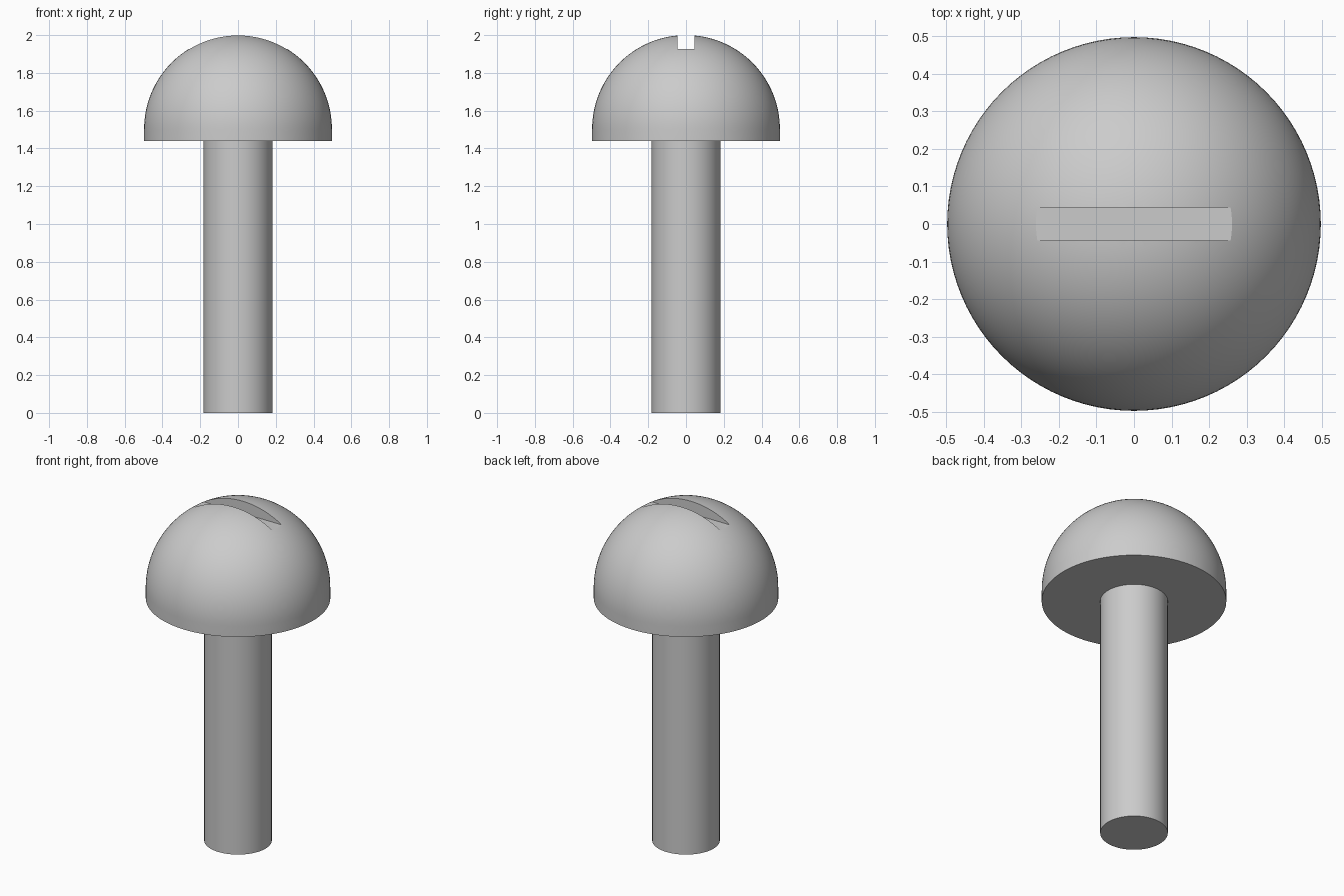
import bpy, bmesh, math

cube = bpy.data.objects.get("Cube")
if cube:
    bpy.data.objects.remove(cube, do_unlink=True)

HEAD_R, SHAFT_R = 0.497, 0.182
HEAD_BASE, TOP = 1.44, 2.0
SLOT_HALF, SLOT_FLOOR = 0.044, 1.926
SEGMENTS = 96

steel = bpy.data.materials.new("grey steel")
steel.use_nodes = True
colour = (0.6, 0.6, 0.6, 1)
steel.diffuse_color = colour
steel.node_tree.nodes["Principled BSDF"].inputs["Base Color"].default_value = colour


def lathe(name, profile):
    """Spin a closed (radius, z) profile around the z axis."""
    bm = bmesh.new()
    verts = [bm.verts.new((r, 0, z)) for r, z in profile]
    edges = [bm.edges.new(pair) for pair in zip(verts, verts[1:])]
    bmesh.ops.spin(bm, geom=verts + edges, cent=(0, 0, 0), axis=(0, 0, 1),
                   angle=math.tau, steps=SEGMENTS, use_duplicate=False)
    bmesh.ops.remove_doubles(bm, verts=bm.verts, dist=1e-5)
    bmesh.ops.recalc_face_normals(bm, faces=bm.faces)
    mesh = bpy.data.meshes.new(name)
    bm.to_mesh(mesh)
    bm.free()
    mesh.materials.append(steel)
    obj = bpy.data.objects.new(name, mesh)
    bpy.context.collection.objects.link(obj)
    return obj


def smooth(obj):
    bpy.ops.object.select_all(action="DESELECT")
    obj.select_set(True)
    bpy.context.view_layer.objects.active = obj
    bpy.ops.object.shade_smooth_by_angle(angle=math.radians(30))


# Shaft: plain cylinder meeting the underside of the head
shaft = lathe("shaft", [(0, 0), (SHAFT_R, 0), (SHAFT_R, HEAD_BASE), (0, HEAD_BASE)])

# Head: hemisphere on a short straight rim
centre, steps = TOP - HEAD_R, 32
dome = [(HEAD_R * math.cos(a), centre + HEAD_R * math.sin(a))
        for a in (math.pi / 2 * i / steps for i in range(steps))]
head = lathe("head", [(0, HEAD_BASE), (HEAD_R, HEAD_BASE)] + dome + [(0, TOP)])

# Driver slot cut straight across the top along x
bpy.ops.mesh.primitive_cube_add(size=1, location=(0, 0, SLOT_FLOOR + 0.1))
cutter = bpy.context.object
cutter.name = "slot_cutter"
cutter.scale = (2 * HEAD_R, 2 * SLOT_HALF, 0.2)
cutter.data.materials.append(steel)
cut = head.modifiers.new("slot", "BOOLEAN")
cut.operation, cut.solver, cut.object = "DIFFERENCE", "EXACT", cutter
bpy.context.view_layer.objects.active = head
bpy.ops.object.modifier_apply(modifier=cut.name)
bpy.data.objects.remove(cutter, do_unlink=True)

for part in (shaft, head):
    smooth(part)
